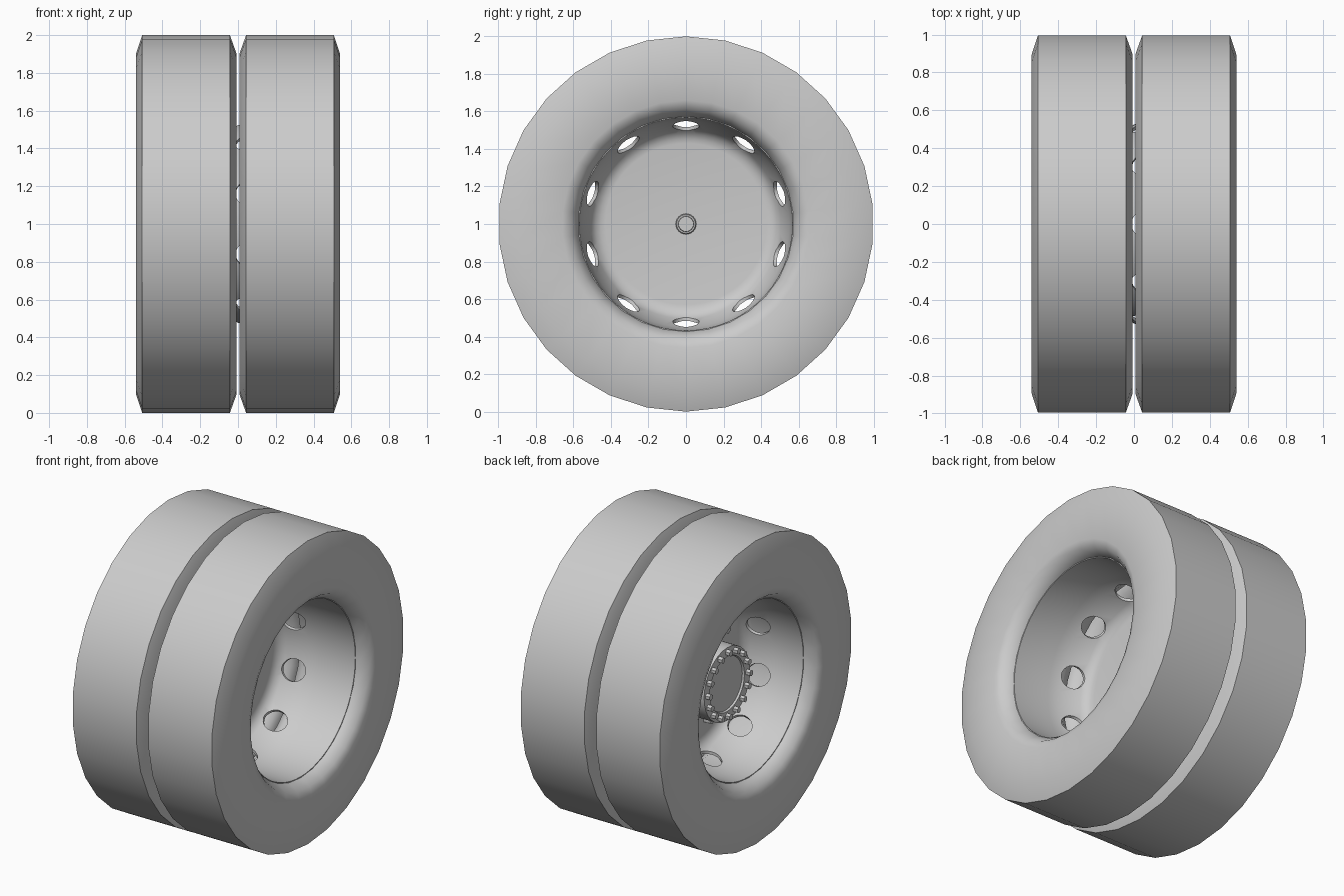
import bpy, bmesh, math
from mathutils import Matrix, Vector

cube = bpy.data.objects.get("Cube")
if cube:
    bpy.data.objects.remove(cube, do_unlink=True)

grey = bpy.data.materials.new("light_grey")
grey.use_nodes = True
grey.diffuse_color = (0.6, 0.6, 0.6, 1)
grey.node_tree.nodes["Principled BSDF"].inputs["Base Color"].default_value = (0.6, 0.6, 0.6, 1)

JOINT = -0.06   # plane where the two wheel discs meet
HOLES = 10


def add_object(name, bm):
    bmesh.ops.recalc_face_normals(bm, faces=bm.faces)
    mesh = bpy.data.meshes.new(name)
    bm.to_mesh(mesh)
    bm.free()
    mesh.materials.append(grey)
    obj = bpy.data.objects.new(name, mesh)
    bpy.context.collection.objects.link(obj)
    return obj


def smooth(obj, degrees=40):
    bpy.ops.object.select_all(action='DESELECT')
    obj.select_set(True)
    bpy.context.view_layer.objects.active = obj
    bpy.ops.object.shade_smooth_by_angle(angle=math.radians(degrees))


def lathe(name, profile, segments, closed=False):
    """Revolve (x, radius) points about the axle."""
    bm = bmesh.new()
    rings = []
    for i in range(segments):
        a = math.tau * i / segments
        rings.append([bm.verts.new((x, r * math.sin(a), 1 + r * math.cos(a)))
                      for x, r in profile])
    count = len(profile)
    for i in range(segments):
        p, q = rings[i], rings[(i + 1) % segments]
        for j in range(count if closed else count - 1):
            k = (j + 1) % count
            bm.faces.new((p[j], p[k], q[k], q[j]))
    bmesh.ops.remove_doubles(bm, verts=bm.verts, dist=0.00001)
    return add_object(name, bm)


def cylinder_ring(name, count, phase, x, radius, size, depth, sides, radial):
    """Ring of cylinders about the axle, pointing outward or along it."""
    bm = bmesh.new()
    for i in range(count):
        a = phase + math.tau * i / count
        out = Vector((0, math.sin(a), math.cos(a)))
        axis = out if radial else Vector((1, 0, 0))
        turn = axis.to_track_quat('Z', 'Y').to_matrix().to_4x4()
        place = Matrix.Translation(Vector((x, 0, 1)) + out * radius)
        bmesh.ops.create_cone(bm, cap_ends=True, segments=sides, radius1=size,
                              radius2=size, depth=depth, matrix=place @ turn)
    return add_object(name, bm)


# Tyre cross-section, from the middle gap to the outer side
tyre = [(0.007, 0.66), (0.007, 0.9), (0.043, 1), (0.507, 1), (0.54, 0.9),
        (0.54, 0.66), (0.522, 0.615), (0.455, 0.572), (0.09, 0.572), (0.025, 0.615)]

# Dished rim: inside from the centre to the lip, then the back
rim_inside = [(0.01, 0), (0.01, 0.43), (0.014, 0.455), (0.028, 0.482),
              (0.055, 0.505), (0.19, 0.55), (0.26, 0.563)]
rim_back = [(0.26, 0.576), (0.19, 0.569), (0.06, 0.525), (0.02, 0.5), (0, 0.46), (0, 0)]

for side, sign in (("left", 1), ("right", -1)):
    smooth(lathe(side + "_tyre", [(sign * x, r) for x, r in tyre], 30, closed=True))

    lip = 0.458 - sign * JOINT
    profile = rim_inside + [(lip, 0.567), (lip, 0.578)] + rim_back
    rim = lathe(side + "_rim", [(JOINT + sign * d, r) for d, r in profile], 60)

    # Round hand holes through the rim wall
    cutter = cylinder_ring(side + "_hole_cutter", HOLES, 0, JOINT + sign * 0.117,
                           0.53, 0.07, 0.18, 24, True)
    cutter.hide_render = True
    cut = rim.modifiers.new("hand_holes", 'BOOLEAN')
    cut.operation = 'DIFFERENCE'
    cut.solver = 'EXACT'
    cut.object = cutter
    bpy.context.view_layer.objects.active = rim
    bpy.ops.object.modifier_apply(modifier=cut.name)
    bpy.data.objects.remove(cutter, do_unlink=True)
    smooth(rim)

# Axle hub with a recessed cap on the right side
hub = [(0, 0.27), (0.04, 0.265), (0.06, 0.24), (0.24, 0.24), (0.24, 0.18),
       (0.228, 0.175), (0.228, 0)]
smooth(lathe("hub", [(JOINT - d, r) for d, r in hub], 32))
cylinder_ring("hub_bolts", 16, 0, JOINT - 0.25, 0.21, 0.02, 0.04, 6, False)
cylinder_ring("wheel_nuts", HOLES, math.pi / HOLES, JOINT - 0.025, 0.345, 0.026, 0.06, 6, False)

# Small axle stub on the left side
stub = [(0, 0.055), (0.035, 0.055), (0.04, 0.05), (0.04, 0.042), (0.05, 0.04), (0.05, 0)]
smooth(lathe("axle_stub", [(JOINT + d, r) for d, r in stub], 24))
